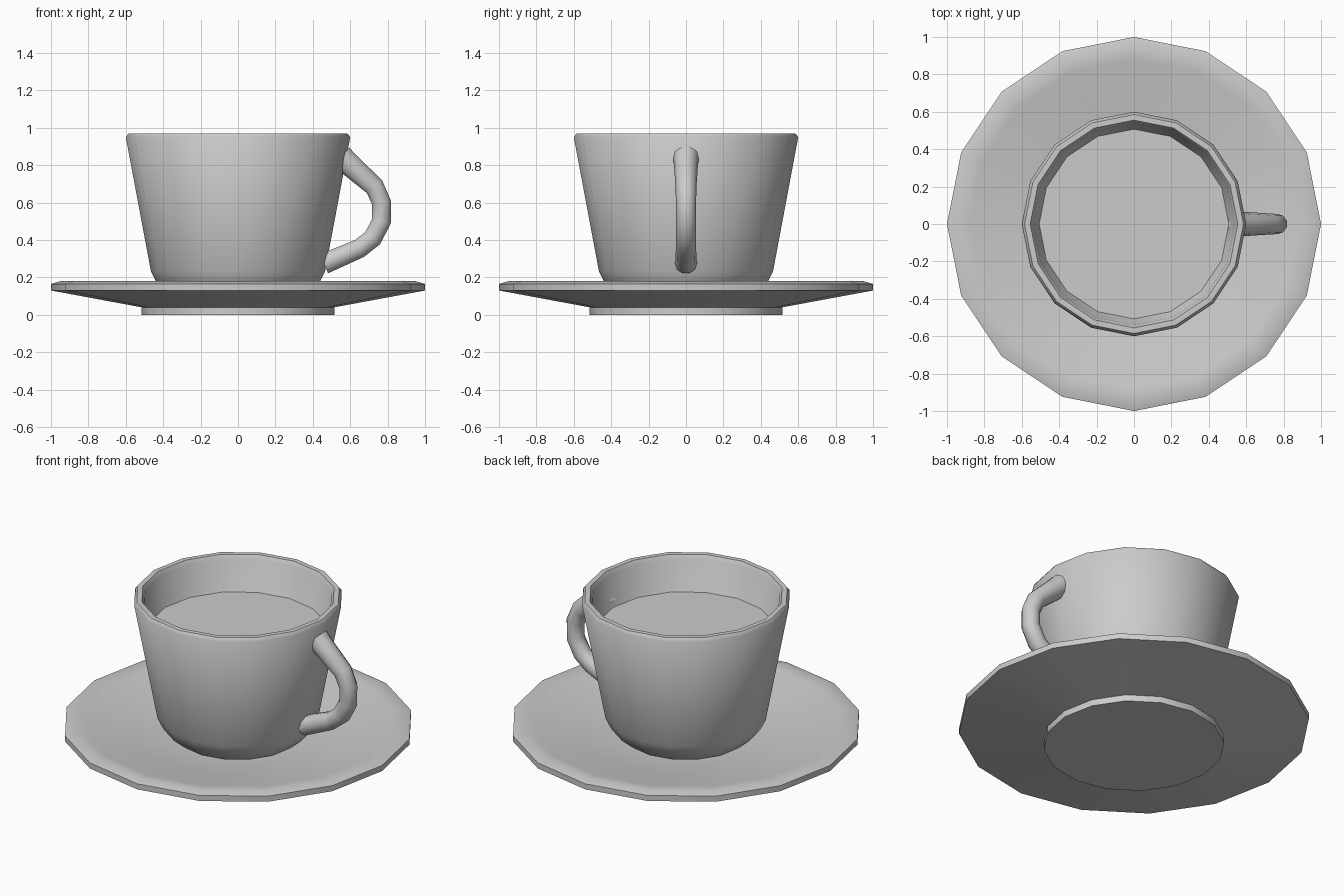
import bpy, math
from mathutils import Vector

cube = bpy.data.objects.get("Cube")
if cube:
    bpy.data.objects.remove(cube)

SIDES = 16

mat = bpy.data.materials.new("plain_grey")
mat.use_nodes = True
GREY = (0.6, 0.6, 0.6, 1)
mat.diffuse_color = GREY
mat.node_tree.nodes["Principled BSDF"].inputs["Base Color"].default_value = GREY


def finish(name, verts, faces, angle=40):
    mesh = bpy.data.meshes.new(name)
    mesh.from_pydata(verts, [], faces)
    mesh.materials.append(mat)
    ob = bpy.data.objects.new(name, mesh)
    bpy.context.collection.objects.link(ob)
    bpy.ops.object.select_all(action='DESELECT')
    ob.select_set(True)
    bpy.context.view_layer.objects.active = ob
    bpy.ops.object.shade_smooth_by_angle(angle=math.radians(angle))
    return ob


def bridge(rings, n):
    """Quads between consecutive rings of n vertices, plus both end caps."""
    faces = []
    for r in range(rings - 1):
        for i in range(n):
            j = (i + 1) % n
            faces.append((r * n + i, r * n + j, (r + 1) * n + j, (r + 1) * n + i))
    faces.append(tuple(reversed(range(n))))
    faces.append(tuple(range((rings - 1) * n, rings * n)))
    return faces


def lathe(name, profile, angle=40):
    """Spin (radius, height) points, from bottom centre outward and up."""
    verts = []
    for r, z in profile:
        for i in range(SIDES):
            a = math.tau * i / SIDES
            verts.append((r * math.cos(a), r * math.sin(a), z))
    return finish(name, verts, bridge(len(profile), SIDES), angle)


def tube(name, path, sides=10):
    """Sweep a circle along (x, z, radius) points in the y = 0 plane."""
    verts = []
    side = Vector((0, 1, 0))
    for k, (x, z, rad) in enumerate(path):
        a, b = path[max(k - 1, 0)], path[min(k + 1, len(path) - 1)]
        along = Vector((b[0] - a[0], 0, b[1] - a[1])).normalized()
        out = along.cross(side)
        for i in range(sides):
            t = math.tau * i / sides
            verts.append(Vector((x, 0, z)) + rad * (out * math.sin(t) + side * math.cos(t)))
    faces = [tuple(reversed(f)) for f in bridge(len(path), sides)]
    ob = finish(name, verts, faces, 60)
    return ob


# Saucer: foot, flared underside, rounded rim, shallow well
lathe("saucer", [(0.515, 0), (0.515, 0.04), (1.0, 0.13), (1.0, 0.165), (0.95, 0.18),
                 (0.88, 0.17), (0.6, 0.115), (0.34, 0.08)])

# Cup: rounded base, tapered wall, bevelled lip, inner wall and floor
lathe("cup", [(0.29, 0.07), (0.36, 0.1), (0.43, 0.16), (0.465, 0.23), (0.6, 0.95),
              (0.585, 0.97), (0.555, 0.97), (0.54, 0.945), (0.42, 0.25), (0.3, 0.14)], 50)

# Drink surface inside the cup
lathe("drink", [(0.50, 0.735), (0.515, 0.755)], 20)

# Handle
tube("handle", [(0.55, 0.845, 0.07), (0.6, 0.8, 0.064), (0.73, 0.685, 0.056),
                (0.767, 0.6, 0.054), (0.767, 0.5, 0.054), (0.72, 0.41, 0.054),
                (0.65, 0.355, 0.054), (0.46, 0.273, 0.058)])
